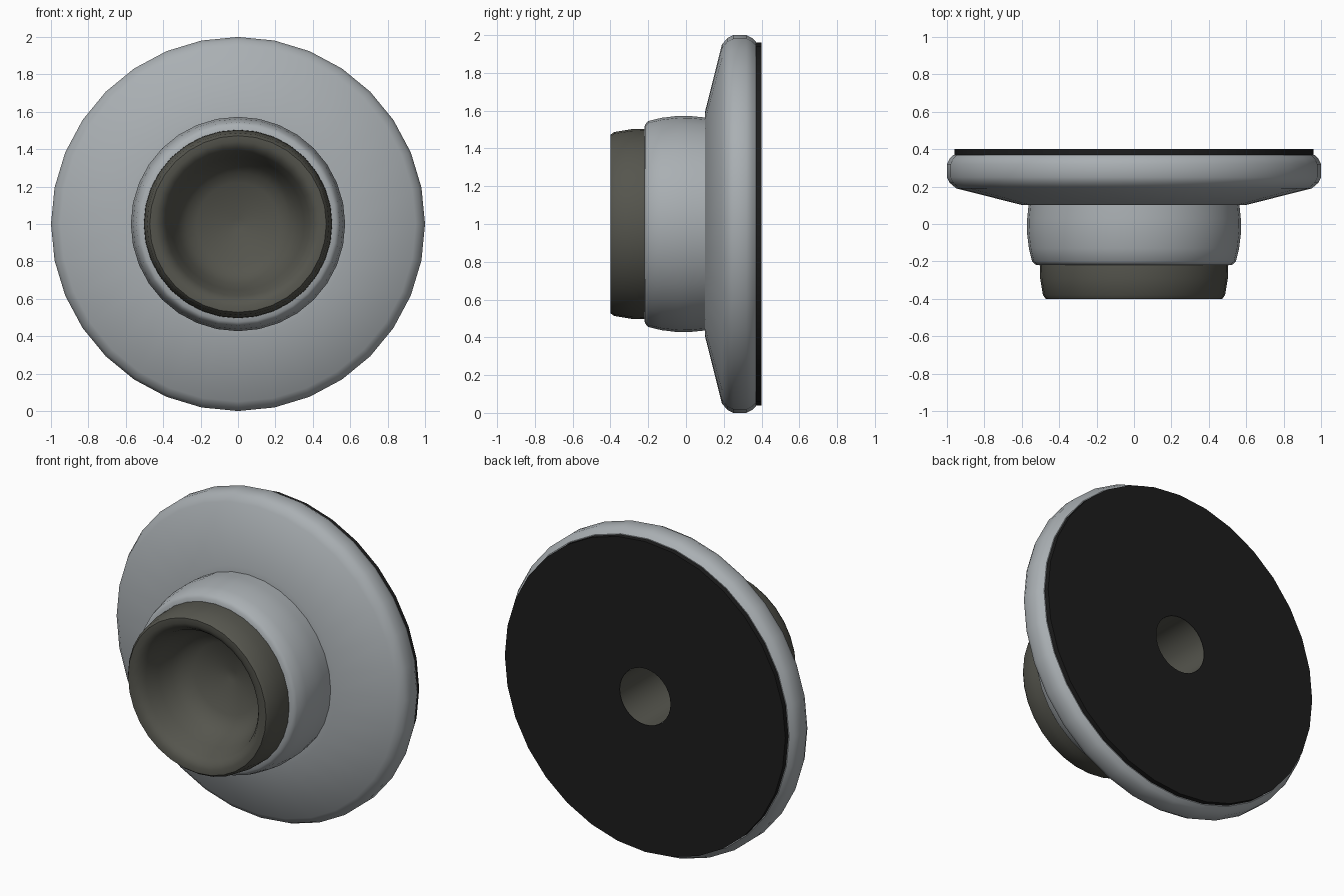
import bpy, bmesh, math

if "Cube" in bpy.data.objects:
    bpy.data.objects.remove(bpy.data.objects["Cube"])

SEGMENTS = 32


def material(name, rgb):
    m = bpy.data.materials.new(name)
    m.diffuse_color = (*rgb, 1)
    m.use_nodes = True
    m.node_tree.nodes["Principled BSDF"].inputs["Base Color"].default_value = m.diffuse_color
    return m


def lathe(name, profile, mat, angle=40, closed=False):
    """Revolve (radius, y) points about the y axis at z = 1."""
    bm = bmesh.new()
    rings = []
    for r, y in profile:
        if r == 0:
            rings.append([bm.verts.new((0, y, 1))] * SEGMENTS)
        else:
            rings.append([bm.verts.new((r * math.sin(a), y, 1 + r * math.cos(a)))
                          for a in (2 * math.pi * i / SEGMENTS for i in range(SEGMENTS))])
    if closed:
        rings.append(rings[0])
    for a, b in zip(rings, rings[1:]):
        for i in range(SEGMENTS):
            j = (i + 1) % SEGMENTS
            bm.faces.new(dict.fromkeys((a[i], a[j], b[j], b[i])))
    bmesh.ops.recalc_face_normals(bm, faces=bm.faces[:])
    mesh = bpy.data.meshes.new(name)
    bm.to_mesh(mesh)
    bm.free()
    mesh.materials.append(mat)
    mesh.shade_smooth()
    mesh.set_sharp_from_angle(angle=math.radians(angle))
    ob = bpy.data.objects.new(name, mesh)
    bpy.context.collection.objects.link(ob)
    return ob


metal = material("satin_metal", (0.40, 0.43, 0.45))
rubber = material("dark_rubber", (0.091, 0.091, 0.075))
black = material("black_backing", (0.012, 0.012, 0.012))

# Wall flange with rounded edge
lathe("flange", [(0.20, 0.37), (0.965, 0.37), (0.985, 0.35), (1.0, 0.32), (1.0, 0.25),
                 (0.985, 0.22), (0.95, 0.19), (0.60, 0.102), (0.55, 0.10)], metal)

# Collar that grips the bumper
lathe("collar", [(0.563, 0.11), (0.571, 0.03), (0.573, -0.04), (0.562, -0.13),
                 (0.545, -0.20), (0.525, -0.218), (0.49, -0.22)], metal)

# Dished bumper in front, with the screw bore behind
lathe("bumper", [(0.173, 0.398), (0.173, -0.02), (0, -0.02), (0, 0.0)][:3], rubber)
lathe("bumper_dish", [(0.50, -0.18), (0.504, -0.22), (0.502, -0.29), (0.487, -0.38),
                      (0.472, -0.40), (0.44, -0.40), (0.41, -0.385), (0.385, -0.35),
                      (0.355, -0.27), (0.32, -0.19), (0.275, -0.135), (0.22, -0.11),
                      (0.03, -0.055), (0, -0.055)], rubber, 50)

# Thin backing pad with centre hole
lathe("backing_pad", [(0.174, 0.37), (0.96, 0.37), (0.96, 0.40), (0.174, 0.40)],
      black, closed=True)
